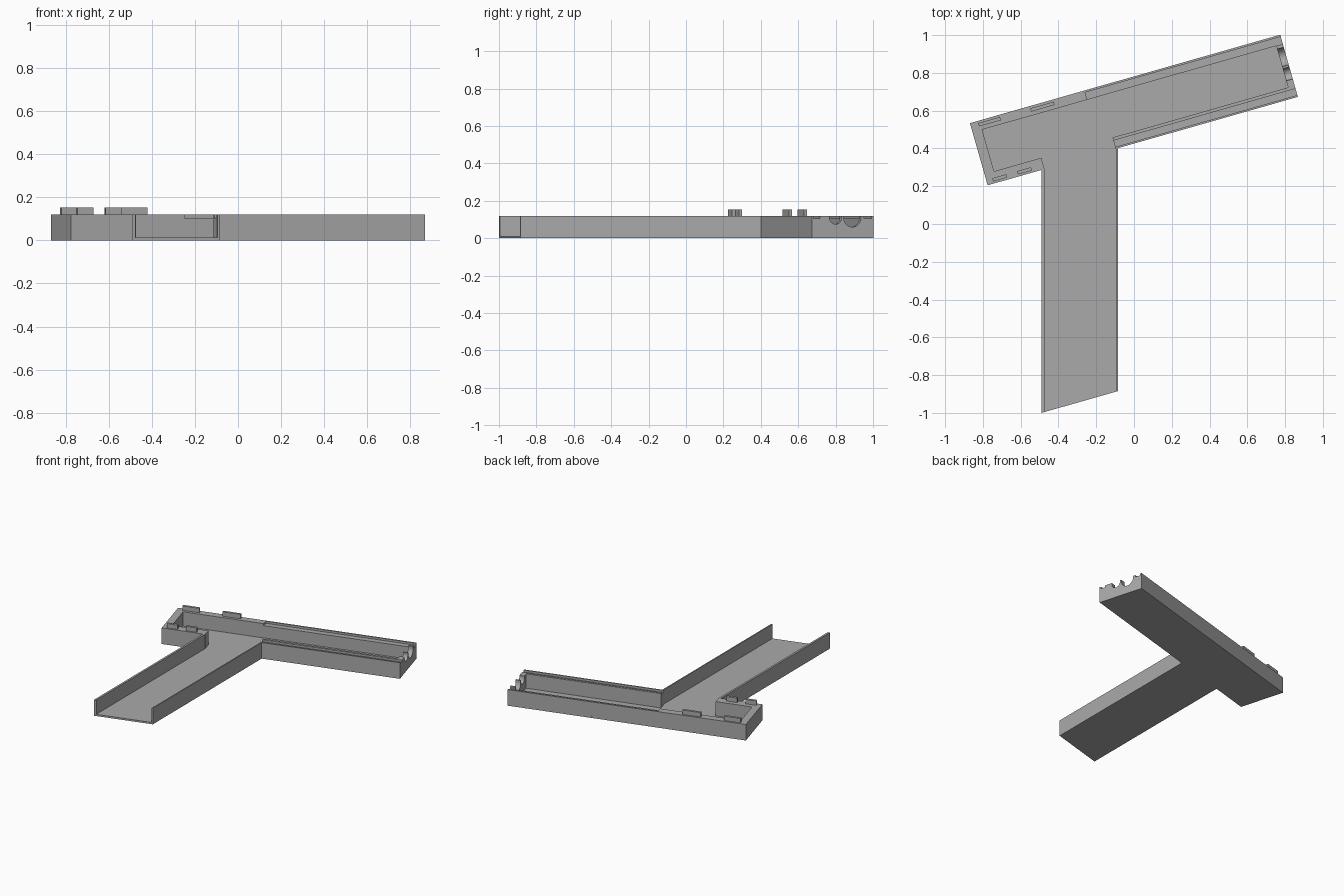
import bpy, bmesh, math
from mathutils import Matrix, Vector

if "Cube" in bpy.data.objects:
    bpy.data.objects.remove(bpy.data.objects["Cube"])

H, FLOOR = 0.12, 0.013          # wall height, floor thickness
L, W = 1.708, 0.342             # tray length and width
SLOPE = math.radians(15.9)
TRAY = Matrix.Translation((-0.775, 0.205, 0)) @ Matrix.Rotation(SLOPE, 4, 'Z')

grey = bpy.data.materials.new("plain grey")
grey.diffuse_color = (0.4, 0.4, 0.4, 1)
grey.use_nodes = True
grey.node_tree.nodes["Principled BSDF"].inputs["Base Color"].default_value = grey.diffuse_color


def extrude(name, points, direction, matrix=Matrix()):
    """Closed polygon swept along a direction."""
    bm = bmesh.new()
    face = bm.faces.new([bm.verts.new(p) for p in points])
    new = bmesh.ops.extrude_face_region(bm, geom=[face])["geom"]
    bmesh.ops.translate(bm, vec=Vector(direction),
                        verts=[v for v in new if isinstance(v, bmesh.types.BMVert)])
    bmesh.ops.recalc_face_normals(bm, faces=bm.faces)
    bm.transform(matrix)
    mesh = bpy.data.meshes.new(name)
    bm.to_mesh(mesh)
    bm.free()
    mesh.materials.append(grey)
    obj = bpy.data.objects.new(name, mesh)
    bpy.context.collection.objects.link(obj)
    return obj


def slab(name, outline, z0, z1, matrix=Matrix()):
    return extrude(name, [(x, y, z0) for x, y in outline], (0, 0, z1 - z0), matrix)


def block(name, u0, u1, v0, v1, z0, z1):
    return slab(name, [(u0, v0), (u1, v0), (u1, v1), (u0, v1)], z0, z1, TRAY)


def rail(name, u0, u1, profile):
    """Profile of (v, z) points swept along the tray."""
    return extrude(name, [(u0, v, z) for v, z in profile], (u1 - u0, 0, 0), TRAY)


def edge_y(x):
    """Height of the tray's lower edge line at x."""
    return 0.205 + (x + 0.775) * math.tan(SLOPE)


# tray floor and plain walls
END = L - 0.036
BACK, FRONT, G = 0.291, 0.062, 0.105
block("tray_floor", 0, L, 0, W, 0, FLOOR)
block("left_wall", 0, 0.053, 0, W, FLOOR, H)
block("front_wall_short", 0.053, 0.313, 0, FRONT, FLOOR, H)
block("back_wall_plain", 0.053, 0.631, BACK, W, FLOOR, H)

# walls with a shallow groove for the lid
rail("back_wall_ledge", 0.631, END,
     [(BACK, FLOOR), (W, FLOOR), (W, H), (0.331, H), (0.331, G), (BACK, G)])
rail("front_wall_grooved", 0.705, END,
     [(0, FLOOR), (FRONT, FLOOR), (FRONT, H), (0.045, H), (0.045, G),
      (0.01, G), (0.01, H), (0, H)])


# end wall with two round cable notches
def notch(centre, radius, n=16):
    z = H - 0.012
    arc = [(centre - radius * math.cos(math.pi * i / n),
            z - radius * math.sin(math.pi * i / n)) for i in range(n + 1)]
    return [(centre - radius, H)] + arc + [(centre + radius, H)]


rail("end_wall", END, L,
     [(W, FLOOR), (0, FLOOR), (0, H), (0.01, H), (0.01, G), (0.045, G), (0.045, H)]
     + notch(0.132, 0.033) + notch(0.225, 0.048)
     + [(BACK, H), (BACK, G), (0.331, G), (0.331, H), (W, H)])

# locating tabs on the wall tops
for i, (u, v, length) in enumerate([(0.102, 0.321, 0.12), (0.393, 0.321, 0.13),
                                    (0.072, 0.02, 0.077), (0.209, 0.02, 0.077)]):
    block(f"tab_{i + 1}", u - length / 2, u + length / 2, v - 0.009, v + 0.009, H, 0.153)


# open channel arm, cut parallel to the tray
def arm_strip(name, x0, x1, z0, z1):
    drop = edge_y(-0.49) + 1.0
    slab(name, [(x0, edge_y(x0) - drop), (x1, edge_y(x1) - drop),
                (x1, edge_y(x1)), (x0, edge_y(x0))], z0, z1)


arm_strip("arm_floor", -0.49, -0.085, 0, FLOOR)
arm_strip("arm_left_wall", -0.49, -0.475, FLOOR, H)
arm_strip("arm_right_wall", -0.094, -0.085, FLOOR, H)
